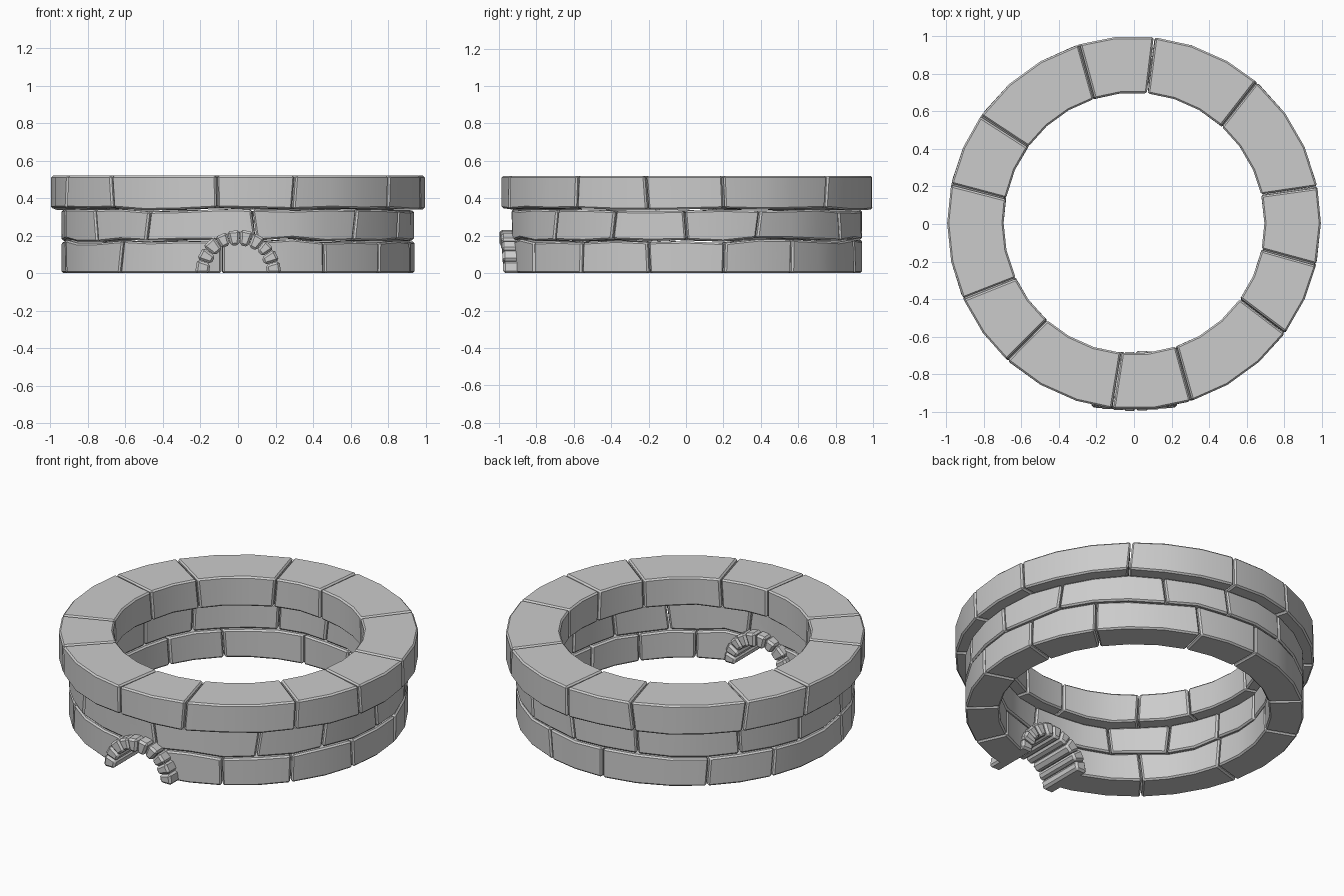
import bpy, bmesh, random
from math import sin, cos, radians

if "Cube" in bpy.data.objects:
    bpy.data.objects.remove(bpy.data.objects["Cube"])

random.seed(4)
CY = 0.005      # ring centre in y
STEP = 12       # degrees per facet


def loft(bm, sections):
    """Closed block through a row of four-point sections."""
    rows = [[bm.verts.new(p) for p in s] for s in sections]
    for a, b in zip(rows, rows[1:]):
        for i in range(4):
            j = (i + 1) % 4
            bm.faces.new((a[i], a[j], b[j], b[i]))
    bm.faces.new(rows[0][::-1])
    bm.faces.new(rows[-1])


def finish(bm, name, bevel):
    bmesh.ops.recalc_face_normals(bm, faces=bm.faces[:])
    edges = [e for e in bm.edges if e.calc_face_angle(0) > radians(32)]
    bmesh.ops.bevel(bm, geom=edges, offset=bevel, segments=1, affect='EDGES')
    me = bpy.data.meshes.new(name)
    bm.to_mesh(me)
    bm.free()
    ob = bpy.data.objects.new(name, me)
    bpy.context.collection.objects.link(ob)
    bpy.ops.object.select_all(action='DESELECT')
    ob.select_set(True)
    bpy.context.view_layer.objects.active = ob
    bpy.ops.object.shade_smooth_by_angle(angle=radians(30))
    return ob


def seam(z, wobble):
    """Wavy height line around the ring."""
    h = [z + random.uniform(-wobble, wobble) for _ in range(360 // STEP)]
    return lambda a: h[round(a / STEP) % len(h)]


def course(name, joints, r_in, r_out, low, high, slant, gap=0.004, bevel=0.009):
    bm = bmesh.new()
    # each joint leans a little: offsets for the four section corners
    lean = []
    for _ in joints:
        u, v = random.uniform(-slant, slant), random.uniform(-slant, slant)
        lean.append((u + v, -u + v, -u - v, u - v))
    n = len(joints)
    for k in range(n):
        a0, a1 = joints[k], joints[(k + 1) % n]
        if a1 <= a0:
            a1 += 360
        sections = []
        for a in range(a0, a1 + 1, STEP):
            off, g = (0, 0, 0, 0), 0
            if a == a0:
                off, g = lean[k], 0.25
            elif a == a1:
                off, g = lean[(k + 1) % n], -0.25
            zl, zh = low(a) + gap, high(a) - gap
            pts = []
            for (r, z), o in zip(((r_in, zl), (r_out, zl), (r_out, zh), (r_in, zh)), off):
                t = radians(a + o + g)
                pts.append((r * cos(t), CY + r * sin(t), z))
            sections.append(pts)
        loft(bm, sections)
    return finish(bm, name, bevel)


# Three courses of curved stones
ground, seam1 = seam(-0.004, 0), seam(0.174, 0.011)
seam2, rim = seam(0.339, 0.007), seam(0.524, 0)
bottom = course("bottom_course", [12, 36, 72, 96, 132, 156, 192, 228, 300, 324, 348],
                0.75, 0.94, ground, seam1, 0.8)
middle = course("middle_course", [0, 24, 60, 84, 108, 144, 168, 192, 216, 240, 276, 312, 336],
                0.75, 0.94, seam1, seam2, 0.8)
course("cap_course", [12, 48, 84, 108, 144, 168, 204, 228, 264, 288, 324, 348],
       0.695, 0.996, seam2, rim, 0.7)

# Arched drain opening cut through the front wall
bpy.ops.mesh.primitive_cylinder_add(vertices=32, radius=0.19, depth=0.6,
                                    location=(0, -0.85, 0), rotation=(radians(90), 0, 0))
cutter = bpy.context.object
cutter.name = "opening_cutter"
cutter.hide_render = True
cutter.display_type = 'WIRE'
for ob in (bottom, middle):
    m = ob.modifiers.new("opening", 'BOOLEAN')
    m.operation, m.object, m.solver = 'DIFFERENCE', cutter, 'EXACT'

# Arch of rounded wedge stones running through the wall
bm = bmesh.new()
cuts = [0, 17, 34, 51, 69, 87, 105, 123, 143, 161, 180]
for a0, a1 in zip(cuts, cuts[1:]):
    r_in = 0.155 + random.uniform(-0.005, 0.005)
    r_out = 0.231 + random.uniform(-0.006, 0.004)
    mid = radians((a0 + a1) / 2)
    front = -1.0 + 0.022 * abs(cos(mid))
    back = -0.68 + random.uniform(-0.006, 0.006)
    g0, g1 = (0 if a0 == 0 else 0.4), (0 if a1 == 180 else 0.4)
    sections = []
    for y in (front, back):
        pts = []
        for r, a in ((r_in, a0 + g0), (r_out, a0 + g0), (r_out, a1 - g1), (r_in, a1 - g1)):
            t = radians(a)
            pts.append((r * cos(t), y, r * sin(t)))
        sections.append(pts)
    loft(bm, sections)
finish(bm, "arch_stones", 0.012)
